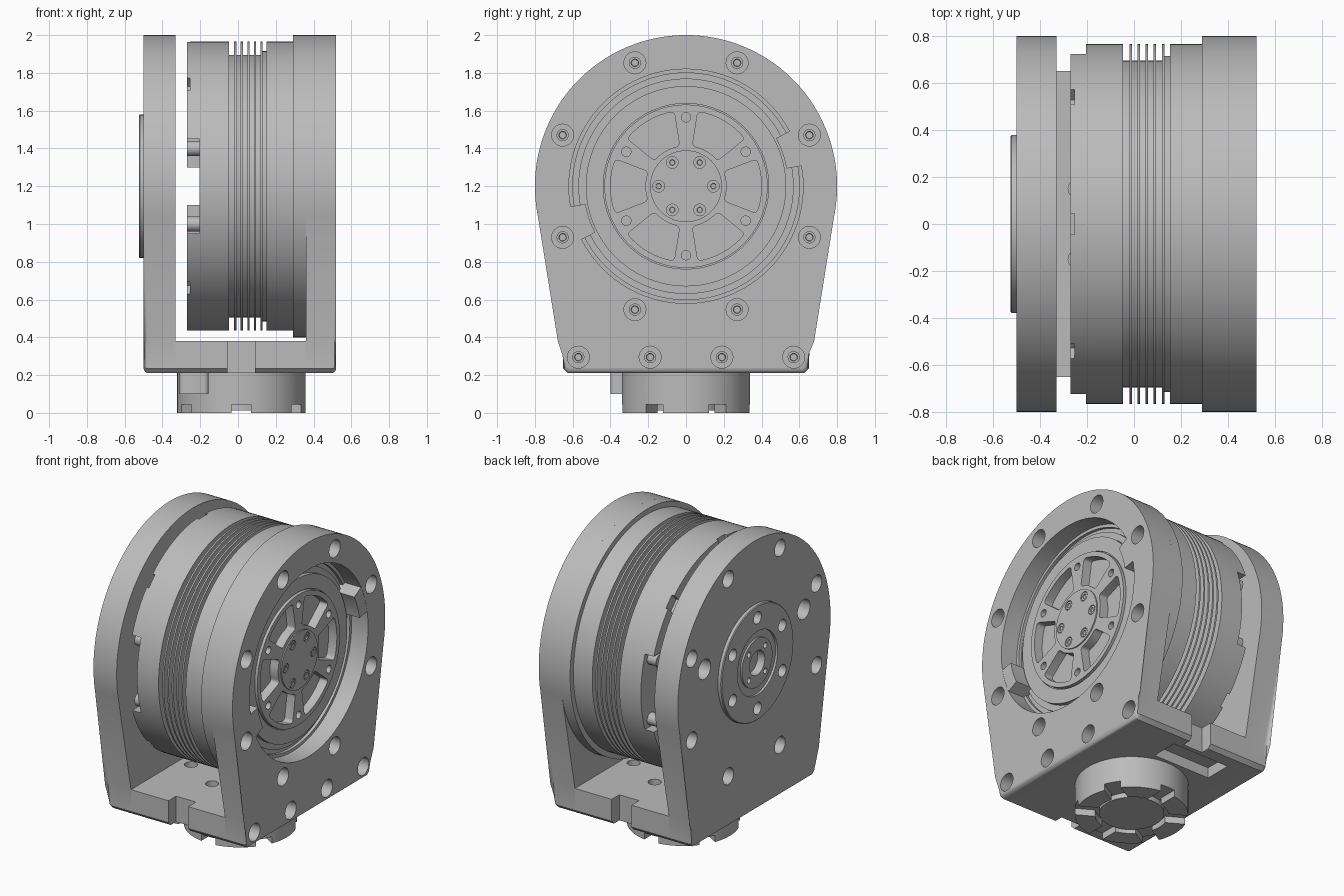
import bpy, bmesh
from math import sin, cos, pi, radians
from mathutils import Matrix, Vector

if "Cube" in bpy.data.objects:
    bpy.data.objects.remove(bpy.data.objects["Cube"])

AXIS_Z = 1.2      # height of the joint axis, which runs along x
BIG_R = 0.8

metal = bpy.data.materials.new("light grey metal")
metal.use_nodes = True
GREY = (0.5, 0.5, 0.5, 1)
metal.diffuse_color = GREY
metal.node_tree.nodes["Principled BSDF"].inputs["Base Color"].default_value = GREY


# ---- geometry helpers -------------------------------------------------
def lathe(bm, profile, centre=(0, 0, AXIS_Z), axis="x", n=96):
    """Revolve (radius, height) points around an axis, with capped ends."""
    rings = []
    for r, h in profile:
        ring = []
        for i in range(n):
            u, v = r * cos(2 * pi * i / n), r * sin(2 * pi * i / n)
            p = (h, u, v) if axis == "x" else (u, v, h)
            ring.append(bm.verts.new(Vector(centre) + Vector(p)))
        rings.append(ring)
    for a, b in zip(rings, rings[1:]):
        for i in range(n):
            j = (i + 1) % n
            bm.faces.new((a[i], a[j], b[j], b[i]))
    bm.faces.new(rings[0][::-1])
    bm.faces.new(rings[-1])


def rod(bm, r, x0, x1, y=0, z=AXIS_Z, n=32):
    lathe(bm, [(r, x0), (r, x1)], (0, y, z), "x", n)


def prism(bm, pts, x0, x1):
    """Extrude a y-z outline along x."""
    a = [bm.verts.new((x0, y, z)) for y, z in pts]
    b = [bm.verts.new((x1, y, z)) for y, z in pts]
    bm.faces.new(a[::-1])
    bm.faces.new(b)
    for i in range(len(pts)):
        j = (i + 1) % len(pts)
        bm.faces.new((a[i], a[j], b[j], b[i]))
    return a, b


def sector(bm, r0, r1, a0, a1, x0, x1, rounding=0):
    """Ring segment around the joint axis, angles in degrees."""
    steps = 8
    angs = [radians(a0 + (a1 - a0) * i / steps) for i in range(steps + 1)]
    arc = [(r0, t) for t in angs] + [(r1, t) for t in reversed(angs)]
    a, b = prism(bm, [(r * cos(t), AXIS_Z + r * sin(t)) for r, t in arc], x0, x1)
    if rounding:
        corners = [bm.edges.get((a[i], b[i])) for i in (0, steps, steps + 1, 2 * steps + 1)]
        bmesh.ops.bevel(bm, geom=corners, offset=rounding, segments=4,
                        affect="EDGES", profile=0.5, clamp_overlap=True)


def box(bm, lo, hi, mat=Matrix()):
    lo, hi = Vector(lo), Vector(hi)
    m = mat @ Matrix.Translation((lo + hi) / 2) @ Matrix.Diagonal((*(hi - lo), 1))
    bmesh.ops.create_cube(bm, size=1, matrix=m)


def around(count, radius, start=0):
    """Points (y, z) spread evenly around the joint axis."""
    for i in range(count):
        t = radians(start + 360 * i / count)
        yield radius * cos(t), AXIS_Z + radius * sin(t)


def link(name, bm):
    bmesh.ops.recalc_face_normals(bm, faces=bm.faces[:])
    me = bpy.data.meshes.new(name)
    bm.to_mesh(me)
    bm.free()
    ob = bpy.data.objects.new(name, me)
    bpy.context.scene.collection.objects.link(ob)
    return ob


def part(name, bm, cutter=None):
    """Make a finished part, optionally carved by a cutter mesh."""
    ob = link(name, bm)
    if cutter:
        tool = link("cutter", cutter)
        tool.hide_render = True
        mod = ob.modifiers.new("carve", "BOOLEAN")
        mod.operation, mod.solver, mod.object = "DIFFERENCE", "EXACT", tool
        dg = bpy.context.evaluated_depsgraph_get()
        ob.data = bpy.data.meshes.new_from_object(ob.evaluated_get(dg))
        ob.modifiers.clear()
        bpy.data.objects.remove(tool)
    ob.data.materials.clear()
    ob.data.materials.append(metal)
    ob.data.shade_smooth()
    ob.data.set_sharp_from_angle(angle=radians(30))
    return ob


new = bmesh.new

# ---- yoke: two side plates joined by a floor ---------------------------
foot = [(-0.65, 0.38), (-0.65, 0.235), (-0.625, 0.21),
        (0.625, 0.21), (0.65, 0.235), (0.65, 0.38)]
arch = []
for i in range(97):
    t = radians(-11.5 + 203 * i / 96)
    arch.append((BIG_R * cos(t), AXIS_Z + BIG_R * sin(t)))
bolts = list(around(8, 0.707, 22.5))
low_bolts = [(y, 0.295) for y in (-0.57, -0.19, 0.19, 0.57)]


def side_plate(inner, outer):
    bm = new()
    _, rim = prism(bm, foot + arch, inner, outer)
    edges = [bm.edges.get((rim[i], rim[i - 1])) for i in range(len(rim))]
    bmesh.ops.bevel(bm, geom=edges, offset=0.028, segments=4,
                    affect="EDGES", profile=0.5, clamp_overlap=False)
    return bm


# output side plate with recess and counterbored holes
cut = new()
lathe(cut, [(0.6, 0.38), (0.6, 0.4), (0.62, 0.4), (0.62, 0.6)])
for y, z in bolts + low_bolts:
    rod(cut, 0.058, 0.41, 0.6, y, z)
part("output_side_plate", side_plate(0.36, 0.52), cut)

# rear side plate
cut = new()
rod(cut, 0.38, -0.6, -0.46, n=96)
for y, z in bolts:
    rod(cut, 0.055, -0.6, -0.4, y, z)
for s in (-1, 1):
    rod(cut, 0.065, -0.6, -0.37, s * 0.52, AXIS_Z + 0.15)
part("rear_side_plate", side_plate(-0.33, -0.5), cut)

# screw heads in the plate holes
bm = new()
for y, z in bolts + low_bolts:
    lathe(bm, [(0.032, 0.4), (0.032, 0.44), (0.02, 0.44), (0.018, 0.42)], (0, y, z), n=24)
part("plate_screws", bm)

# round collars on the inside of both plates
bm = new()
rod(bm, BIG_R, 0.29, 0.36, n=144)
part("output_collar", bm)
bm, cut = new(), new()
rod(bm, BIG_R, -0.33, -0.27, n=144)
box(cut, (-0.295, -1, 1.1), (-0.2, 1, 1.3))
for s in (-1, 1):
    box(cut, (-0.293, s * 0.6, 1.05), (-0.2, s, 1.39))
    break
part("rear_collar", bm, cut)

# floor with edge notches, screw holes and an underside pocket
bm, cut = new(), new()
prism(bm, foot, -0.33, 0.36)
for s in (-1, 1):
    y = sorted((s * 0.57, s * 0.8))
    box(cut, (-0.055, y[0], 0.1), (0.09, y[1], 0.5))
for i in range(6):
    t = radians(30 + 60 * i)
    lathe(cut, [(0.04, 0.3), (0.04, 0.5)], (0.02 + 0.3 * cos(t), 0.3 * sin(t), 0), "z", 24)
box(cut, (-0.28, 0.36, 0.1), (0.14, 0.54, 0.28))
part("yoke_floor", bm, cut)

# ---- stop lugs in the recess ------------------------------------------
bm = new()
for a0, a1 in ((10, 28), (190, 207)):
    sector(bm, 0.54, 0.63, a0, a1, 0.38, 0.519)
part("stop_lugs", bm)

# ---- finned drum --------------------------------------------------------
DRUM, GROOVE = 0.765, 0.695
profile = [(DRUM, -0.27), (DRUM, -0.047), (GROOVE, -0.047)]
for i in range(5):
    x = -0.02 + 0.0345 * i
    profile += [(GROOVE, x), (DRUM, x), (DRUM, x + 0.011), (GROOVE, x + 0.011)]
profile += [(GROOVE, 0.127), (0.715, 0.127), (0.715, 0.152), (DRUM, 0.152), (DRUM, 0.29)]
bm, cut = new(), new()
lathe(bm, profile, n=144)
# side windows passing through the drum
prism(cut, [(-1, 0.95), (-0.6, 0.95), (-0.6, 1.1), (0.6, 1.1), (0.6, 0.95), (1, 0.95),
            (1, 1.45), (0.6, 1.45), (0.6, 1.3), (-0.6, 1.3), (-0.6, 1.45), (-1, 1.45)],
      -0.3, -0.205)
# small vents at the rear edge
for a in (45, 90, 135, 225, 270, 315):
    m = Matrix.Translation((0, 0, AXIS_Z)) @ Matrix.Rotation(radians(a), 4, "X")
    box(cut, (-0.3, 0.7, -0.045), (-0.253, 0.85, 0.045), m)
part("finned_drum", bm, cut)

# posts inside the side windows
bm = new()
for s in (-1, 1):
    for dz in (-0.2, 0.2):
        rod(bm, 0.04, -0.27, -0.2, s * 0.66, AXIS_Z + dz, 24)
part("window_posts", bm)

# ---- output rotor ------------------------------------------------------
bm, cut = new(), new()
lathe(bm, [(0.57, 0.37), (0.57, 0.4), (0.53, 0.4), (0.53, 0.43), (0.438, 0.43),
           (0.438, 0.42), (0.432, 0.42), (0.432, 0.445)])
for i in range(6):
    sector(cut, 0.215, 0.4, 60 * i - 21, 60 * i + 21, 0.385, 0.5, 0.035)
for y, z in around(6, 0.365, 30):
    rod(cut, 0.025, 0.4, 0.5, y, z, 24)
part("output_rotor", bm, cut)

# hub cap and its screws
bm, cut = new(), new()
rod(bm, 0.19, 0.44, 0.453, n=64)
for y, z in around(6, 0.145):
    rod(cut, 0.031, 0.42, 0.5, y, z, 24)
part("hub_cap", bm, cut)
bm = new()
for y, z in around(6, 0.145):
    lathe(bm, [(0.027, 0.44), (0.027, 0.452), (0.015, 0.452), (0.013, 0.446)], (0, y, z), n=24)
part("hub_screws", bm)

# ---- rear bearing cover --------------------------------------------------
bm, cut = new(), new()
lathe(bm, [(0.379, -0.46), (0.379, -0.52), (0.374, -0.525), (0.21, -0.525), (0.21, -0.51),
           (0.16, -0.51), (0.16, -0.522), (0.08, -0.522), (0.08, -0.47)])
for y, z in around(6, 0.3, 30):
    rod(cut, 0.04, -0.6, -0.47, y, z)
for y, z in around(4, 0.12, 45):
    rod(cut, 0.018, -0.6, -0.49, y, z, 16)
part("rear_cover", bm, cut)

# ---- mounting flange under the yoke ----------------------------------------
bm, cut = new(), new()
FC = (0.018, 0, 0)
lathe(bm, [(0.34, 0.21), (0.34, 0), (0.22, 0), (0.22, 0.045), (0.195, 0.045), (0.195, 0.012)],
      FC, "z")
for i in range(6):
    m = Matrix.Translation(FC) @ Matrix.Rotation(radians(30 + 60 * i), 4, "Z")
    box(cut, (0.207, -0.052, -0.1), (0.4, 0.052, 0.044), m)
part("mounting_flange", bm, cut)

# cable connector beside the flange
bm = new()
box(bm, (-0.31, -0.4, 0.1), (-0.155, -0.2, 0.21))
upright = [e for e in bm.edges if abs(e.verts[0].co.z - e.verts[1].co.z) > 0.05]
bmesh.ops.bevel(bm, geom=upright, offset=0.025, segments=4, affect="EDGES", profile=0.5)
part("cable_connector", bm)
